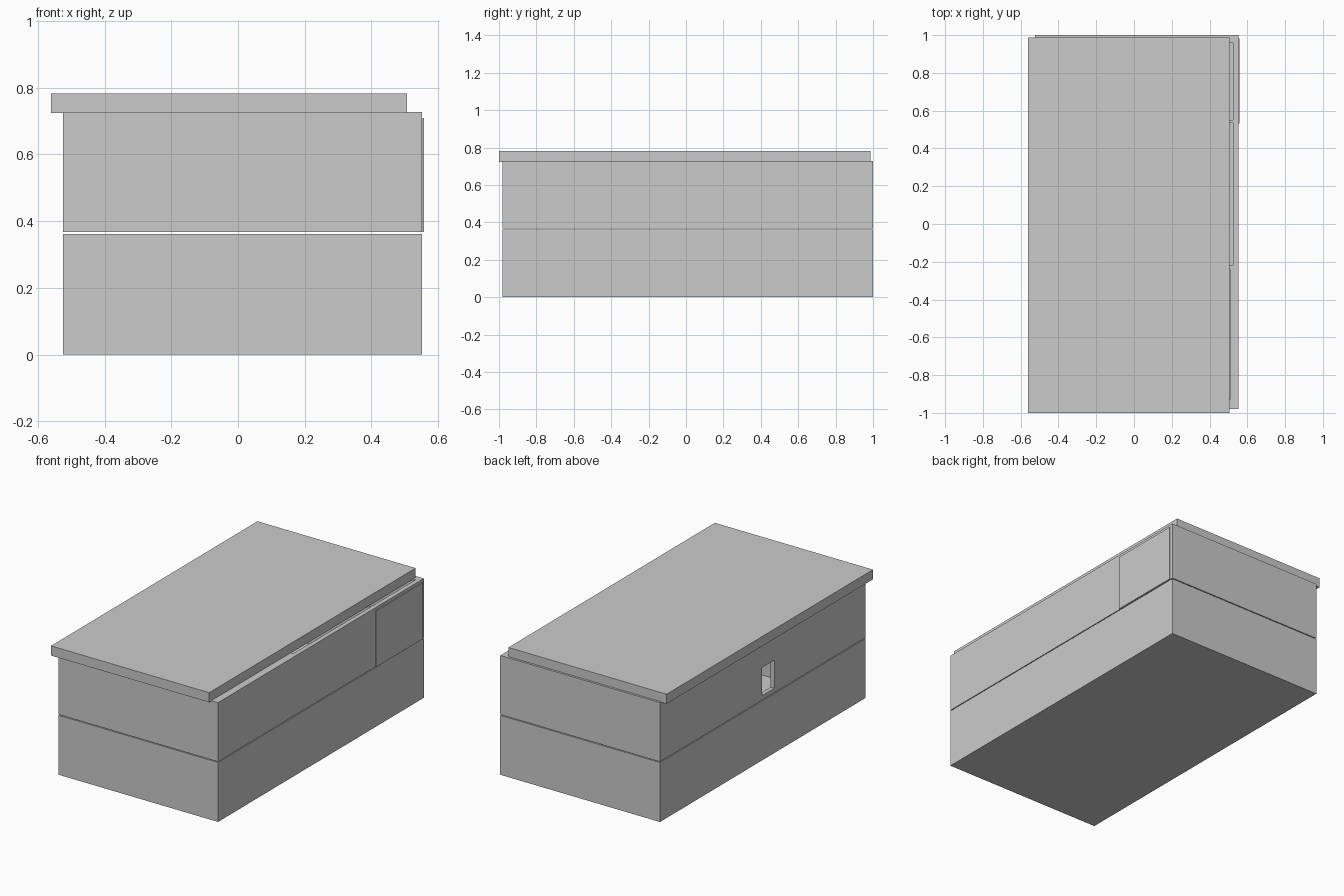
import bpy

if "Cube" in bpy.data.objects:
    bpy.data.objects.remove(bpy.data.objects["Cube"])


def box(name, x, y, z):
    """Axis-aligned box from (min, max) ranges."""
    bpy.ops.mesh.primitive_cube_add(size=1, location=[(a + b) / 2 for a, b in (x, y, z)])
    ob = bpy.context.object
    ob.name = name
    ob.scale = [b - a for a, b in (x, y, z)]
    bpy.ops.object.transform_apply(location=False, rotation=False, scale=True)
    return ob


def cut(target, name, x, y, z):
    """Subtract a hidden box from the target."""
    cutter = box(name, x, y, z)
    cutter.hide_render = True
    cutter.hide_viewport = True
    cutter.display_type = 'WIRE'
    mod = target.modifiers.new(name, 'BOOLEAN')
    mod.operation = 'DIFFERENCE'
    mod.solver = 'EXACT'
    mod.object = cutter


OUT_X, OUT_Y = (-0.525, 0.552), (-0.98, 1.0)

# Lower storey, closed block
box("lower_box", OUT_X, OUT_Y, (0.0, 0.362))

# Upper storey, separated by a thin shadow gap
upper = box("upper_box", OUT_X, OUT_Y, (0.367, 0.727))

# Three open compartments under the lid, divided by thin partitions
rooms = [
    ("front_compartment_cutter", (-0.48, 0.507), (-0.93, -0.24)),
    ("middle_compartment_cutter", (-0.50, 0.525), (-0.22, 0.535)),
    ("back_compartment_cutter", (-0.50, 0.525), (0.55, 0.96)),
]
for name, x, y in rooms:
    cut(upper, name, x, y, (0.385, 0.85))

# Small entrance window in the left wall
cut(upper, "window_cutter", (-0.6, -0.45), (-0.10, 0.02), (0.395, 0.565))

# Thin door panel on the right wall
box("side_door", (0.553, 0.558), (0.532, 0.982), (0.367, 0.709))

# Overhanging lid, shifted to the left and front
box("lid", (-0.56, 0.506), (-1.0, 0.987), (0.724, 0.783))
